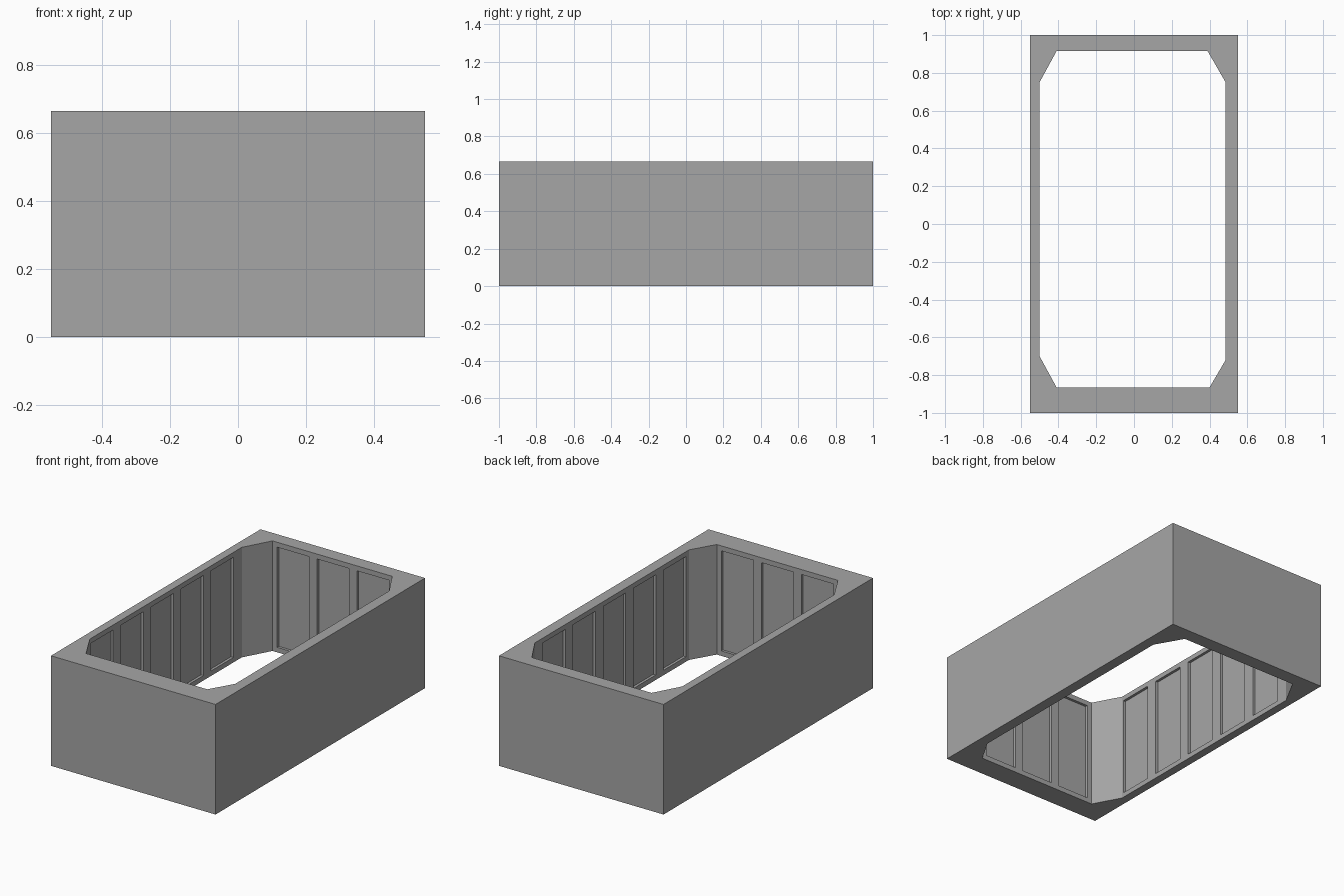
import bpy, bmesh
from mathutils import Matrix, Vector

cube = bpy.data.objects.get("Cube")
if cube:
    bpy.data.objects.remove(cube, do_unlink=True)

HEIGHT = 0.665
EDGE = 0.03  # rim left above and below each panel

grey = bpy.data.materials.new("plain_grey")
grey.use_nodes = True
colour = (0.38, 0.38, 0.38, 1)
grey.diffuse_color = colour
grey.node_tree.nodes["Principled BSDF"].inputs["Base Color"].default_value = colour


def make_object(name, bm):
    bmesh.ops.recalc_face_normals(bm, faces=bm.faces)
    mesh = bpy.data.meshes.new(name)
    bm.to_mesh(mesh)
    bm.free()
    mesh.materials.append(grey)
    obj = bpy.data.objects.new(name, mesh)
    bpy.context.collection.objects.link(obj)
    return obj


def add_prism(bm, outline, low, high):
    face = bm.faces.new([bm.verts.new((x, y, low)) for x, y in outline])
    moved = bmesh.ops.extrude_face_region(bm, geom=[face])["geom"]
    verts = [v for v in moved if isinstance(v, bmesh.types.BMVert)]
    bmesh.ops.translate(bm, verts=verts, vec=(0, 0, high - low))


def add_box(bm, x0, x1, y0, y1):
    size = Vector((x1 - x0, y1 - y0, HEIGHT - 2 * EDGE))
    centre = Vector(((x0 + x1) / 2, (y0 + y1) / 2, HEIGHT / 2))
    bmesh.ops.create_cube(bm, size=1, matrix=Matrix.Translation(centre) @ Matrix.Diagonal(size).to_4x4())


def cut(obj, cutter):
    mod = obj.modifiers.new("cut", "BOOLEAN")
    mod.operation = "DIFFERENCE"
    mod.solver = "EXACT"
    mod.object = cutter
    bpy.context.view_layer.objects.active = obj
    bpy.ops.object.modifier_apply(modifier=mod.name)
    bpy.data.objects.remove(cutter, do_unlink=True)


# Outer block
bm = bmesh.new()
add_prism(bm, [(-0.55, -1), (0.55, -1), (0.55, 1), (-0.55, 1)], 0, HEIGHT)
frame = make_object("wall_frame", bm)

# Opening with chamfered corners
opening = [(-0.41, 0.915), (0.39, 0.915), (0.485, 0.75), (0.485, -0.72),
           (0.40, -0.865), (-0.41, -0.865), (-0.50, -0.70), (-0.50, 0.75)]
bm = bmesh.new()
add_prism(bm, opening, -0.1, HEIGHT + 0.1)
cutter = make_object("opening_cutter", bm)
cutter.hide_render = True
cut(frame, cutter)

# Recessed panels in the four inner walls
HALF = 0.107
PROUD = 0.01
DEPTH = 0.016
bm = bmesh.new()
for i in range(-2, 3):
    y = -0.01 + i * 0.287
    add_box(bm, -0.50 - DEPTH, -0.50 + PROUD, y - HALF, y + HALF)
    add_box(bm, 0.485 - PROUD, 0.485 + DEPTH, y - HALF, y + HALF)
for i in range(-1, 2):
    x = -0.005 + i * 0.267
    add_box(bm, x - HALF, x + HALF, 0.915 - PROUD, 0.915 + DEPTH)
    add_box(bm, x - HALF, x + HALF, -0.865 - DEPTH, -0.865 + PROUD)
cutter = make_object("panel_cutter", bm)
cutter.hide_render = True
cut(frame, cutter)
